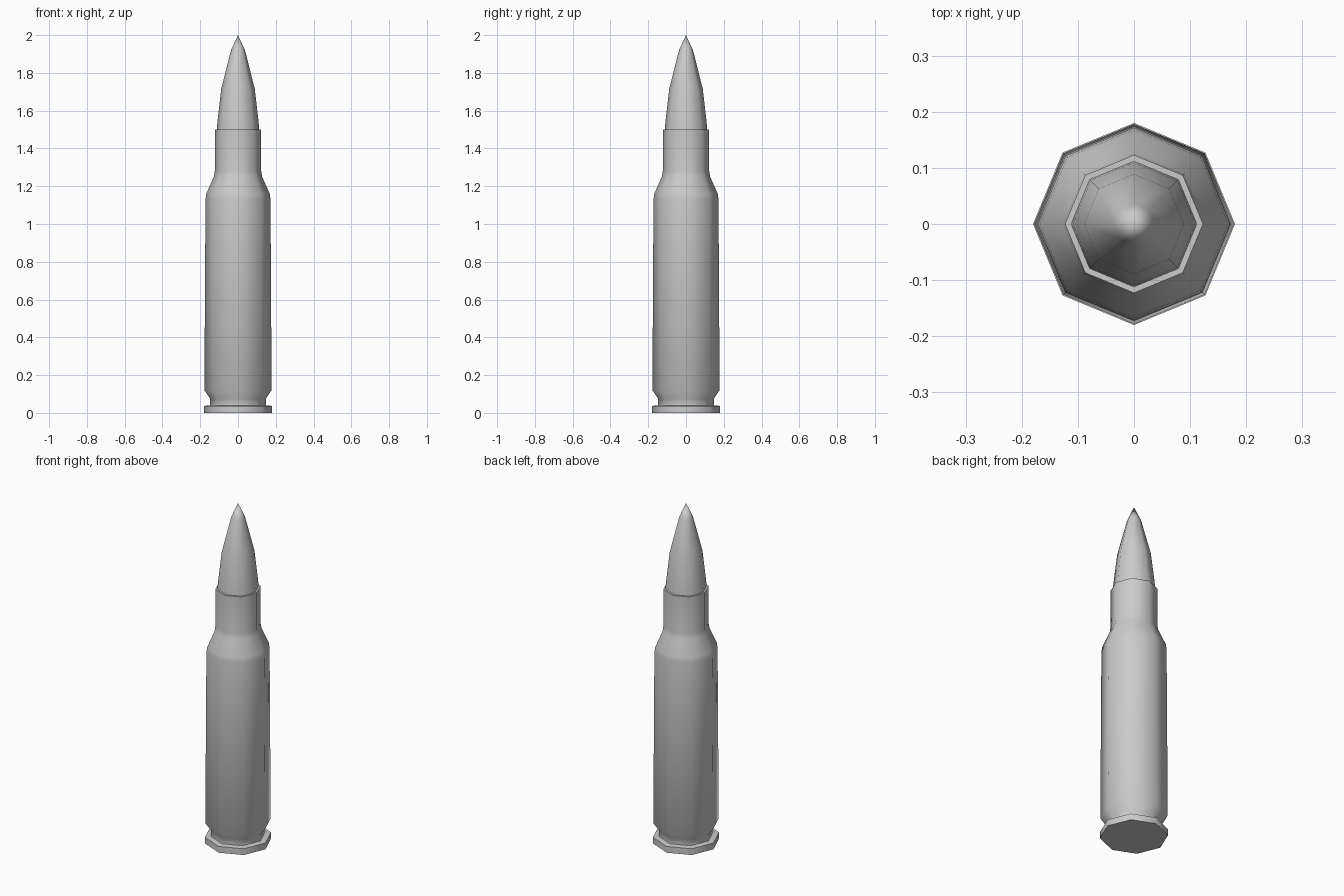
import bpy, bmesh, math

if "Cube" in bpy.data.objects:
    bpy.data.objects.remove(bpy.data.objects["Cube"])

SIDES = 8


def lathe(name, profile, cap_bottom=False):
    """Revolve (radius, z) points into an eight-sided smooth-shaded part."""
    bm = bmesh.new()
    rings = []
    for r, z in profile:
        if r == 0:
            rings.append([bm.verts.new((0, 0, z))] * SIDES)
        else:
            rings.append([bm.verts.new((r * math.cos(math.tau * i / SIDES),
                                        r * math.sin(math.tau * i / SIDES), z))
                          for i in range(SIDES)])
    for low, high in zip(rings, rings[1:]):
        for i in range(SIDES):
            j = (i + 1) % SIDES
            corners = [low[i], low[j], high[j], high[i]]
            bm.faces.new(list(dict.fromkeys(corners)))
    if cap_bottom:
        bm.faces.new(rings[0][::-1])
    bmesh.ops.recalc_face_normals(bm, faces=bm.faces)
    mesh = bpy.data.meshes.new(name)
    bm.to_mesh(mesh)
    bm.free()
    obj = bpy.data.objects.new(name, mesh)
    bpy.context.collection.objects.link(obj)
    bpy.ops.object.select_all(action='DESELECT')
    obj.select_set(True)
    bpy.context.view_layer.objects.active = obj
    bpy.ops.object.shade_smooth_by_angle(angle=math.radians(60))
    return obj


# Case: rim, extraction groove, tapered body, shoulder, neck and mouth lip
lathe("case", [(0.18, 0), (0.18, 0.037), (0.147, 0.04), (0.147, 0.075),
               (0.178, 0.12), (0.172, 1.13), (0.168, 1.16),
               (0.128, 1.25), (0.123, 1.28), (0.123, 1.5), (0.112, 1.5)],
      cap_bottom=True)

# Bullet: curved nose rising from the case mouth
lathe("bullet", [(0.112, 1.5), (0.109, 1.54), (0.089, 1.715),
                 (0.037, 1.92), (0, 2.0)], cap_bottom=True)
